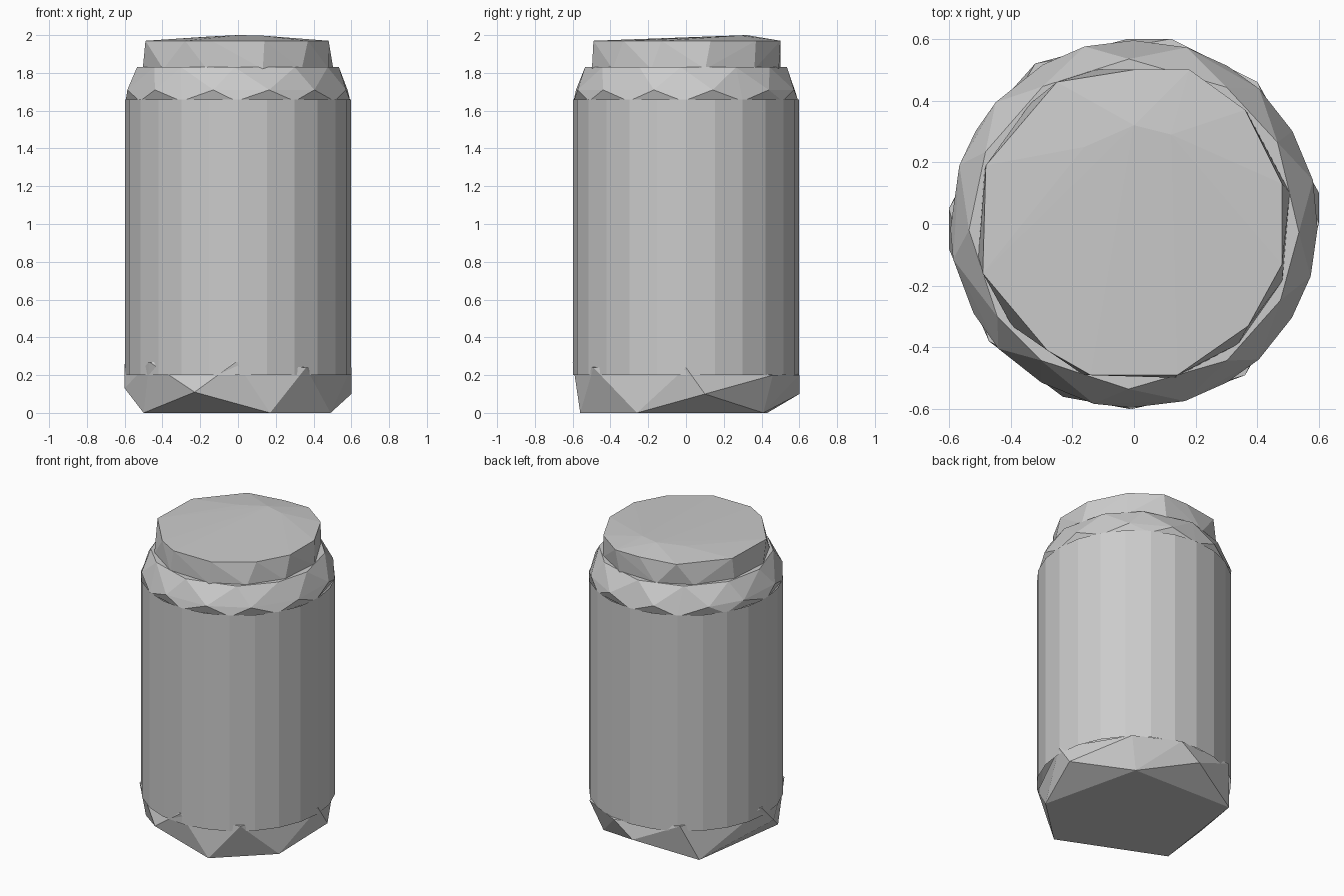
import bpy, bmesh, math, random

random.seed(4)
cube = bpy.data.objects.get("Cube")
if cube:
    bpy.data.objects.remove(cube, do_unlink=True)

grey = bpy.data.materials.new("plain grey")
grey.use_nodes = True
COLOUR = (0.6, 0.6, 0.6, 1)
grey.diffuse_color = COLOUR
grey.node_tree.nodes["Principled BSDF"].inputs["Base Color"].default_value = COLOUR


def finish(name, bm):
    """Turn a bmesh into a flat shaded object."""
    bmesh.ops.recalc_face_normals(bm, faces=bm.faces[:])
    mesh = bpy.data.meshes.new(name)
    bm.to_mesh(mesh)
    bm.free()
    mesh.materials.append(grey)
    obj = bpy.data.objects.new(name, mesh)
    bpy.context.collection.objects.link(obj)
    return obj


def ring(z, radius, count, phase=0.0, wobble=0.0):
    """Points round the axis, unevenly spaced for a rough hewn look."""
    points = []
    for i in range(count):
        a = 2 * math.pi * (i + phase + random.uniform(-wobble, wobble)) / count
        points.append((radius * math.cos(a), radius * math.sin(a), z))
    return points


def faceted(name, points):
    """Chiselled solid wrapped round a set of points."""
    bm = bmesh.new()
    verts = [bm.verts.new(p) for p in points]
    hull = bmesh.ops.convex_hull(bm, input=verts)
    spare = [v for v in hull["geom_interior"] if isinstance(v, bmesh.types.BMVert)]
    if spare:
        bmesh.ops.delete(bm, geom=spare, context="VERTS")
    return finish(name, bm)


# Straight sided jar body, open where the other parts cover it
bm = bmesh.new()
lower = [bm.verts.new(p) for p in ring(0.2, 0.597, 24)]
upper = [bm.verts.new(p) for p in ring(1.66, 0.597, 24)]
for i in range(24):
    j = (i + 1) % 24
    bm.faces.new((lower[i], lower[j], upper[j], upper[i]))
finish("jar_body", bm)

# Rough cut base: five sided foot, a few side corners and an uneven rim
foot = [(0.17, -0.56), (0.49, -0.26), (0.33, 0.41), (-0.40, 0.43), (-0.50, -0.27)]
corners = [(-0.23, -0.56, 0.11), (-0.60, -0.08, 0.13), (0.60, 0.10, 0.10),
           (-0.02, 0.60, 0.10)]
rim = [(-0.47, -0.38, 0.27), (-0.01, -0.60, 0.27), (0.36, -0.49, 0.24),
       (0.60, 0.00, 0.24), (0.40, 0.46, 0.20), (0.12, 0.60, 0.20),
       (-0.32, 0.52, 0.24), (-0.60, 0.05, 0.26)]
faceted("jar_base", [(x, y, 0) for x, y in foot] + corners + rim)

# Shoulder collar with staggered facets
faceted("jar_shoulder",
        ring(1.65, 0.595, 12, 0.0, 0.05)
        + ring(1.71, 0.597, 12, 0.5, 0.15)
        + ring(1.83, 0.535, 12, 0.0, 0.15))

# Lid with an irregular outline and a shallow off centre crown
outline = [(-0.48, 0.19), (-0.25, 0.46), (0.0, 0.50), (0.18, 0.50), (0.36, 0.37),
           (0.48, 0.13), (0.48, -0.13), (0.37, -0.33), (0.14, -0.49),
           (-0.14, -0.49), (-0.28, -0.41), (-0.49, -0.16)]
crown = [(0.0, 0.32, 2.0), (0.12, 0.29, 1.998), (-0.16, 0.25, 1.992)]
faceted("jar_lid",
        ring(1.82, 0.515, 12, 0.4, 0.1)
        + [(x, y, 1.97) for x, y in outline] + crown)
